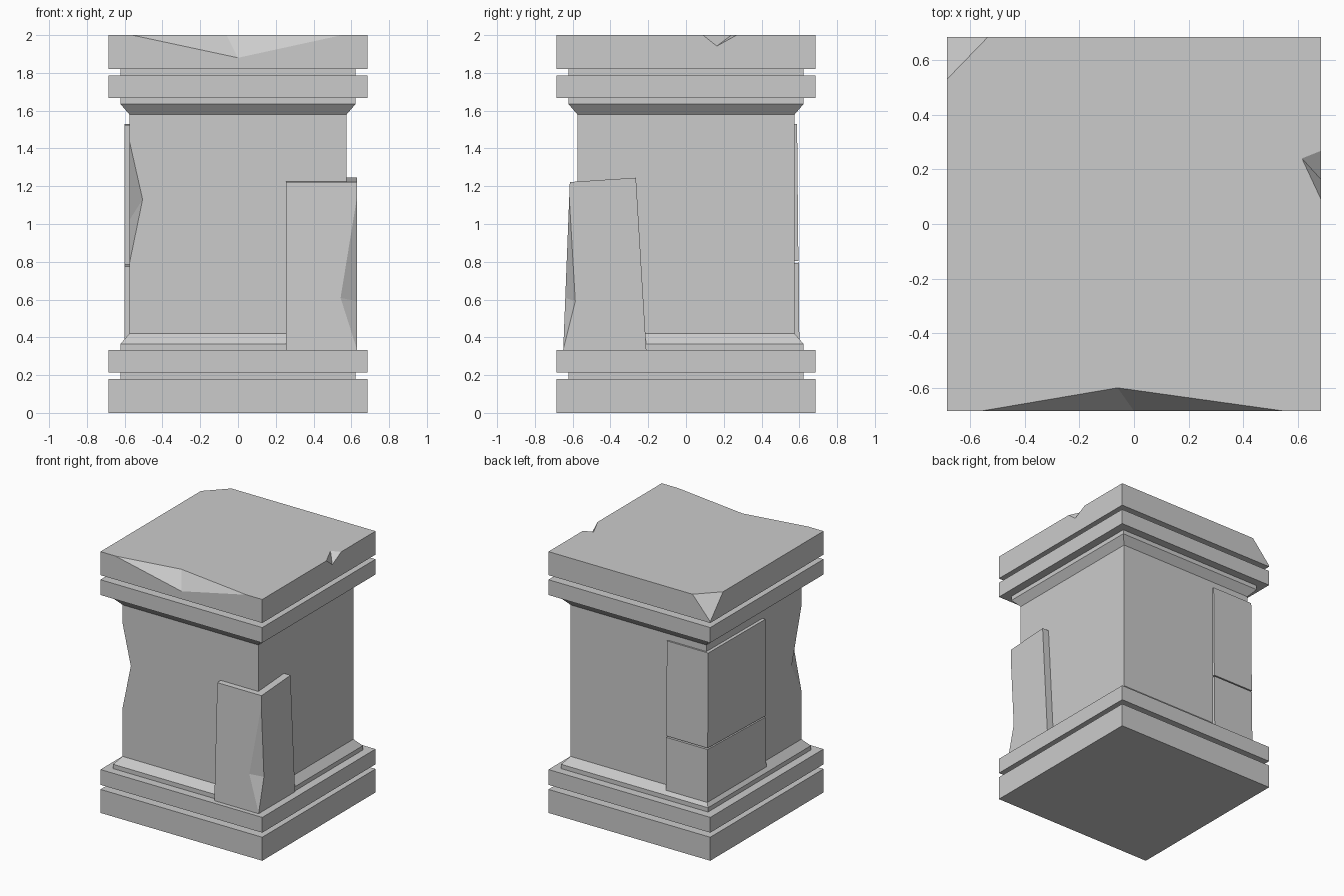
import bpy, bmesh
from mathutils import Vector

if "Cube" in bpy.data.objects:
    bpy.data.objects.remove(bpy.data.objects["Cube"])


def add_object(name, bm):
    bmesh.ops.recalc_face_normals(bm, faces=bm.faces)
    mesh = bpy.data.meshes.new(name)
    bm.to_mesh(mesh)
    bm.free()
    ob = bpy.data.objects.new(name, mesh)
    bpy.context.collection.objects.link(ob)
    return ob


def square_loft(name, profile):
    """Stack of square rings given as (half width, height)."""
    bm = bmesh.new()
    rings = [[bm.verts.new((sx * w, sy * w, z))
              for sx, sy in ((-1, -1), (1, -1), (1, 1), (-1, 1))] for w, z in profile]
    for a, b in zip(rings, rings[1:]):
        for i in range(4):
            j = (i + 1) % 4
            bm.faces.new((a[i], a[j], b[j], b[i]))
    bm.faces.new(rings[0])
    bm.faces.new(rings[-1])
    return add_object(name, bm)


def block(name, x, bottom, top):
    """Block of constant x range; bottom and top are two (y, z) points each."""
    bm = bmesh.new()
    section = [bottom[0], bottom[1], top[1], top[0]]
    a, b = [[bm.verts.new((px, y, z)) for y, z in section] for px in x]
    bm.faces.new(a)
    bm.faces.new(b)
    for i in range(4):
        j = (i + 1) % 4
        bm.faces.new((a[i], a[j], b[j], b[i]))
    return add_object(name, bm)


def chip(target, points, kept):
    """Cut a tetrahedron, enlarged about the middle of its first `kept` points."""
    pts = [Vector(p) for p in points]
    mid = sum(pts[:kept], Vector()) / kept
    bm = bmesh.new()
    v = [bm.verts.new(mid + (p - mid) * 1.3) for p in pts]
    for f in ((0, 1, 2), (0, 1, 3), (0, 2, 3), (1, 2, 3)):
        bm.faces.new([v[i] for i in f])
    cutter = add_object("chip_cutter", bm)
    cutter.hide_render = True
    mod = target.modifiers.new("chip", 'BOOLEAN')
    mod.operation = 'DIFFERENCE'
    mod.solver = 'EXACT'
    mod.object = cutter
    bpy.context.view_layer.objects.active = target
    bpy.ops.object.modifier_apply(modifier=mod.name)
    bpy.data.objects.remove(cutter)


# Stepped base, and the same moulding mirrored as the cap
W, N, S = 0.685, 0.622, 0.575
steps = [(W, 0), (W, 0.18), (N, 0.18), (N, 0.215), (W, 0.215), (W, 0.332),
         (N, 0.332), (N, 0.365), (S, 0.42)]
base = square_loft("base", steps)
cap = square_loft("cap", [(w, 2 - z) for w, z in reversed(steps)])
shaft = square_loft("shaft", [(S, 0.42), (S, 1.58)])

# Chips in the cap: front edge, right edge, back left corner
chip(cap, [(-0.06, -0.6, 2), (0, -W, 1.88), (-0.56, -W, 2), (0.55, -W, 2)], 2)
chip(cap, [(0.615, 0.24, 2), (W, 0.163, 1.942), (W, 0.09, 2), (W, 0.268, 2)], 2)
chip(cap, [(-W, 0.53, 2), (-0.535, W, 2), (-W, W, 1.83), (-W, W, 2)], 3)

# Chip in the front left edge of the shaft
chip(shaft, [(-S, -0.455, 1.02), (-0.505, -S, 1.13), (-S, -S, 1.44), (-S, -S, 0.79)], 2)

# Leaning corner slab at the front right, with its chipped edge
slab = block("corner_slab", (0.255, 0.63), [(-0.65, 0.332), (-0.21, 0.332)],
             [(-0.615, 1.222), (-0.265, 1.245)])
chip(slab, [(0.63, -0.586, 0.59), (0.54, -0.641, 0.61),
            (0.63, -0.618, 1.14), (0.63, -0.65, 0.335)], 2)

# Two thin corner panels at the back left
block("lower_corner_panel", (-0.6, -0.25), [(-0.115, 0.365), (0.6, 0.365)],
      [(-0.105, 0.775), (0.597, 0.795)])
block("upper_corner_panel", (-0.6, -0.25), [(-0.105, 0.785), (0.595, 0.805)],
      [(-0.105, 1.525), (0.588, 1.53)])
